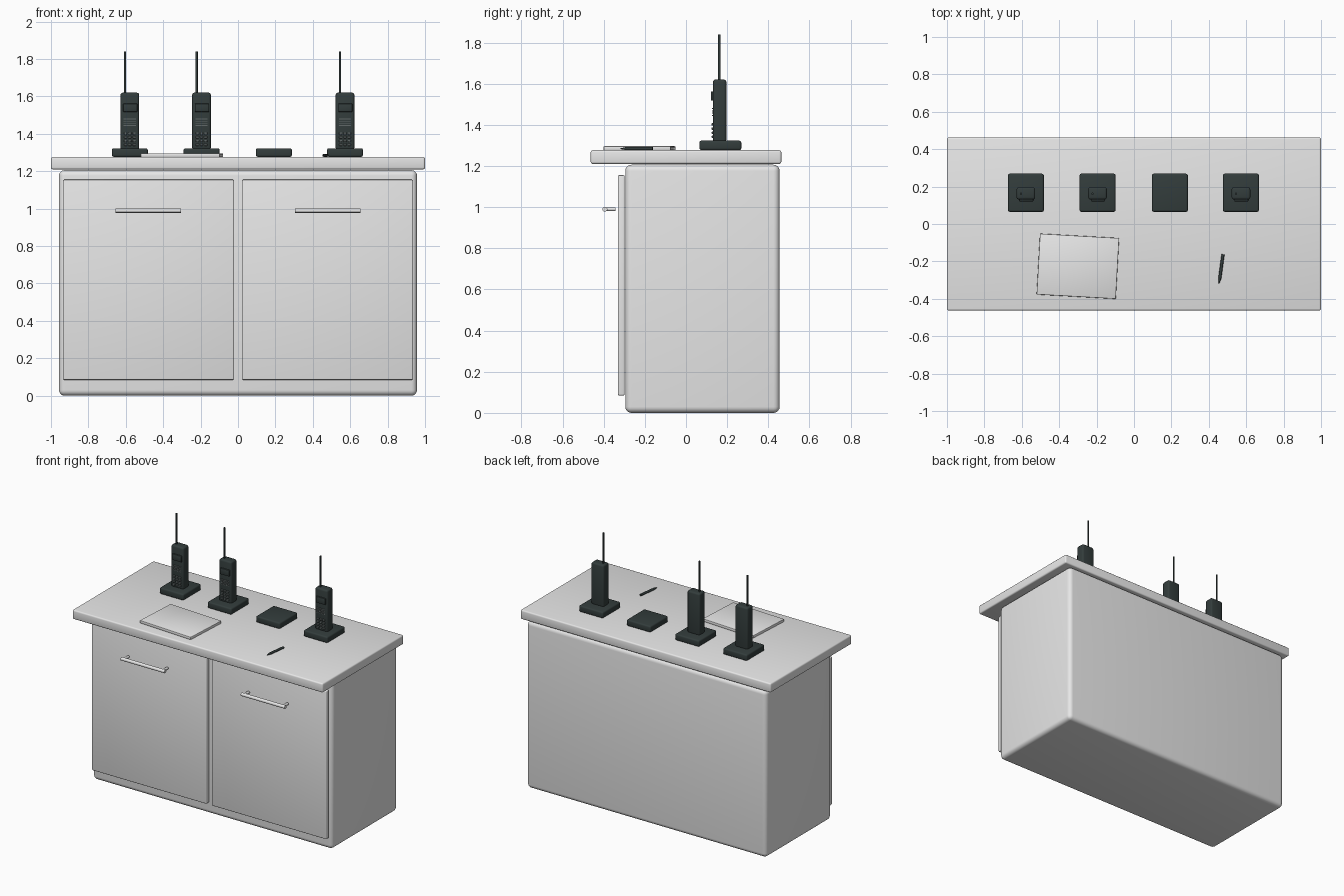
import bpy, math
from mathutils import Vector

if "Cube" in bpy.data.objects:
    bpy.data.objects.remove(bpy.data.objects["Cube"])


def material(name, rgb):
    m = bpy.data.materials.new(name)
    m.diffuse_color = (*rgb, 1)
    m.use_nodes = True
    m.node_tree.nodes["Principled BSDF"].inputs["Base Color"].default_value = m.diffuse_color
    return m


GREY = material("light grey", (0.8, 0.8, 0.8))
DARK = material("dark slate", (0.033, 0.046, 0.045))
MID = material("button grey", (0.12, 0.14, 0.14))


def finish(o, name, mat):
    o.name = name
    o.data.materials.append(mat)
    bpy.ops.object.shade_smooth_by_angle(angle=math.radians(40))
    return o


def box(name, lo, hi, mat, bevel=0.0, segments=3, rot=0.0):
    """Axis box between two corners, with rounded edges."""
    lo, hi = Vector(lo), Vector(hi)
    bpy.ops.mesh.primitive_cube_add(size=1, location=(lo + hi) / 2)
    o = bpy.context.object
    o.scale = hi - lo
    bpy.ops.object.transform_apply(location=False, rotation=False, scale=True)
    if bevel:
        mod = o.modifiers.new("round", 'BEVEL')
        mod.width, mod.segments = bevel, segments
        bpy.ops.object.modifier_apply(modifier="round")
    o.rotation_euler.z = rot
    return finish(o, name, mat)


def rod(name, a, b, r, mat, r2=None, sides=16):
    """Cylinder or cone between two points."""
    a, b = Vector(a), Vector(b)
    bpy.ops.mesh.primitive_cone_add(vertices=sides, radius1=r, radius2=r if r2 is None else r2,
                                    depth=(b - a).length, location=(a + b) / 2)
    o = bpy.context.object
    o.rotation_euler = (b - a).to_track_quat('Z', 'Y').to_euler()
    return finish(o, name, mat)


# Cabinet and worktop
box("cabinet_body", (-0.957, -0.295, 0), (0.957, 0.455, 1.206), GREY, 0.03, 5)
box("worktop", (-1, -0.463, 1.21), (1, 0.463, 1.277), GREY, 0.01)

# Doors with bar handles
for side, s in (("left", -1), ("right", 1)):
    xs = sorted((s * 0.021, s * 0.936))
    box(side + "_door", (xs[0], -0.331, 0.085), (xs[1], -0.298, 1.155), GREY, 0.006)
    rod(side + "_handle_bar", (s * 0.305, -0.394, 0.99), (s * 0.655, -0.394, 0.99), 0.012, GREY)
    for i, x in enumerate((0.325, 0.635)):
        rod(f"{side}_handle_post_{i}", (s * x, -0.394, 0.99), (s * x, -0.342, 0.99), 0.009, GREY)

# Chargers, three of them holding a handset
for n, (cx, has_phone) in enumerate(((-0.578, True), (-0.195, True), (0.192, False), (0.572, True))):
    box(f"charger_{n}", (cx - 0.096, 0.065, 1.277), (cx + 0.096, 0.269, 1.323), DARK, 0.01)
    if not has_phone:
        continue
    box(f"handset_{n}", (cx - 0.05, 0.131, 1.315), (cx + 0.05, 0.196, 1.62), DARK, 0.012)
    box(f"handset_earpiece_{n}", (cx - 0.036, 0.121, 1.517), (cx + 0.04, 0.135, 1.562), DARK, 0.004, 2)
    rod(f"antenna_{n}", (cx - 0.026, 0.162, 1.61), (cx - 0.026, 0.162, 1.84), 0.006, DARK, sides=12)
    # Speaker bars
    for k in range(4):
        z = 1.443 + k * 0.011
        box(f"speaker_bar_{n}_{k}", (cx - 0.033, 0.127, z), (cx + 0.033, 0.133, z + 0.005), MID)
    # Keypad
    for r in range(4):
        for c in (-1, 0, 1):
            x, z = cx + c * 0.023, 1.342 + r * 0.02
            box(f"key_{n}_{r}_{c + 1}", (x - 0.008, 0.125, z - 0.006), (x + 0.008, 0.133, z + 0.006), MID, 0.002, 1)

# Notepad and pen on the worktop
box("notepad", (-0.512, -0.389, 1.276), (-0.088, -0.063, 1.296), GREY, 0.004, 2, math.radians(-3.2))
tip, neck, end = Vector((0.455, -0.318, 1.284)), Vector((0.459, -0.288, 1.285)), Vector((0.476, -0.162, 1.285))
rod("pen_barrel", neck, end, 0.008, DARK, sides=12)
rod("pen_tip", tip, neck, 0.002, DARK, 0.008, sides=12)
